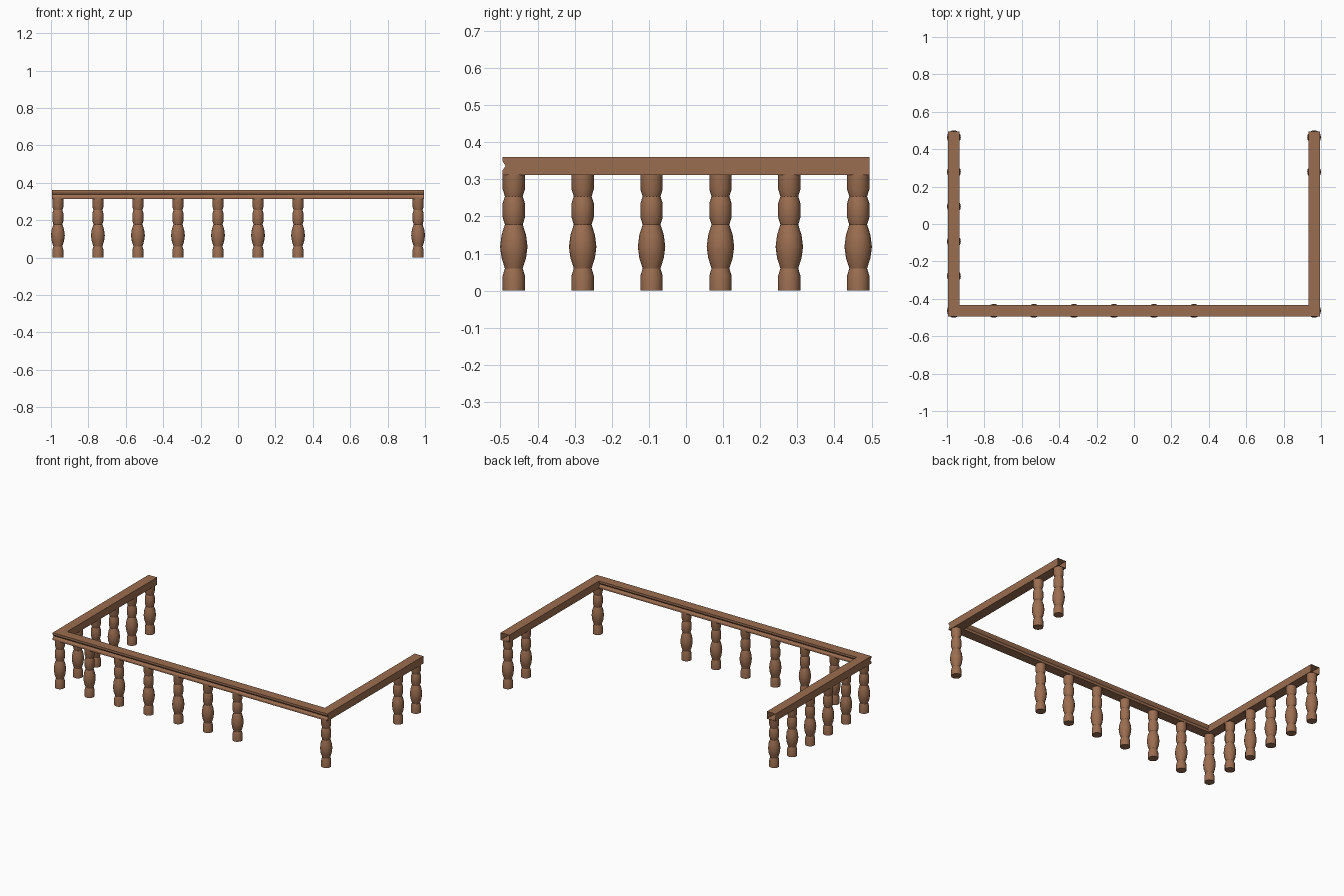
import bpy, bmesh, math

if "Cube" in bpy.data.objects:
    bpy.data.objects.remove(bpy.data.objects["Cube"])

wood = bpy.data.materials.new("warm brown wood")
wood.diffuse_color = (0.33, 0.155, 0.08, 1)
wood.use_nodes = True
wood.node_tree.nodes["Principled BSDF"].inputs["Base Color"].default_value = wood.diffuse_color

CX, CY = 0.963, 0.464      # centre lines of the railing
HW = 0.031                 # half width of the handrail
Z0, Z1 = 0.312, 0.36       # handrail bottom and top


def finish(bm, name):
    mesh = bpy.data.meshes.new(name)
    bmesh.ops.recalc_face_normals(bm, faces=bm.faces)
    bm.to_mesh(mesh)
    bm.free()
    mesh.materials.append(wood)
    obj = bpy.data.objects.new(name, mesh)
    bpy.context.collection.objects.link(obj)
    return obj


def extrude_profile(name, rings, caps):
    """Join two matching closed outlines with side faces and optional caps."""
    bm = bmesh.new()
    a, b = [[bm.verts.new(p) for p in ring] for ring in rings]
    n = len(a)
    for i in range(n):
        j = (i + 1) % n
        bm.faces.new((a[i], a[j], b[j], b[i]))
    for ring, cap in zip((a, b), caps):
        if cap:
            bm.faces.new(ring)
    return finish(bm, name)


# Front handrail with a V groove along its front and back
d = 0.009
half = [(HW, Z0), (HW, Z0 + 0.011), (HW - d, 0.336), (HW, Z1 - 0.011), (HW, Z1)]
section = half + [(-y, z) for y, z in reversed(half)]
extrude_profile("front_handrail",
                [[(x, -CY + y, z) for y, z in section] for x in (-CX - HW, CX + HW)],
                (True, True))

# Plain side handrails, hollow at the rear end
box = [(-HW, Z0), (HW, Z0), (HW, Z1), (-HW, Z1)]
for side, name in ((-1, "left_handrail"), (1, "right_handrail")):
    extrude_profile(name,
                    [[(side * CX + x, y, z) for x, z in box] for y in (-CY + HW - d, CY + HW)],
                    (True, False))

# Turned baluster: (radius, height) profile
PROFILE = [(0.030, 0), (0.030, 0.040), (0.024, 0.060), (0.033, 0.088),
           (0.037, 0.118), (0.033, 0.150), (0.024, 0.178), (0.030, 0.197),
           (0.030, 0.235), (0.024, 0.254), (0.030, 0.273), (0.030, 0.314)]
SIDES = 16


def make_baluster_mesh():
    bm = bmesh.new()
    rings = [[bm.verts.new((r * math.cos(2 * math.pi * i / SIDES),
                            r * math.sin(2 * math.pi * i / SIDES), z))
              for i in range(SIDES)] for r, z in PROFILE]
    for lo, hi in zip(rings, rings[1:]):
        for i in range(SIDES):
            j = (i + 1) % SIDES
            bm.faces.new((lo[i], lo[j], hi[j], hi[i])).smooth = True
    bm.faces.new(rings[0])
    bm.faces.new(rings[-1])
    obj = finish(bm, "baluster")
    bpy.context.view_layer.objects.active = obj
    obj.select_set(True)
    bpy.ops.object.shade_smooth_by_angle(angle=math.radians(28))
    return obj


# Baluster positions, with a gap at the right front corner
front = [(-CX + i * 2 * CX / 9, -CY) for i in range(10) if i not in (7, 8)]
left = [(-CX, -CY + i * 2 * CY / 5) for i in range(1, 6)]
right = [(CX, -CY + i * 2 * CY / 5) for i in (4, 5)]
first = make_baluster_mesh()
for k, (x, y) in enumerate(front + left + right):
    obj = first
    if k:
        obj = first.copy()
        bpy.context.collection.objects.link(obj)
    obj.name = f"baluster_{k + 1}"
    obj.location = (x, y, 0)
